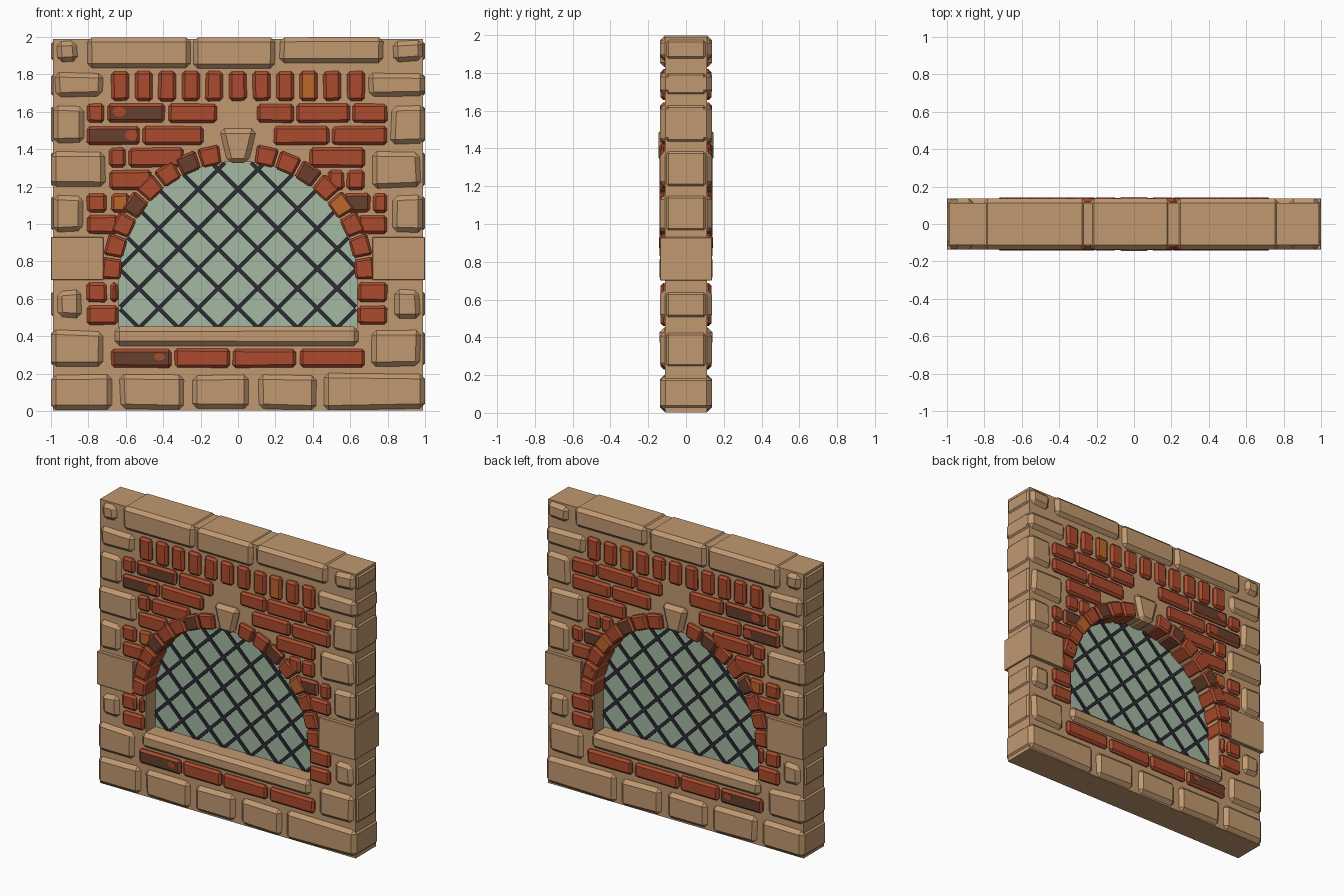
import bpy, bmesh, math, random

random.seed(4)
if "Cube" in bpy.data.objects:
    bpy.data.objects.remove(bpy.data.objects["Cube"], do_unlink=True)


def material(name, rgb):
    m = bpy.data.materials.new(name)
    m.use_nodes = True
    m.diffuse_color = (*rgb, 1)
    bsdf = next(n for n in m.node_tree.nodes if n.type == 'BSDF_PRINCIPLED')
    bsdf.inputs["Base Color"].default_value = (*rgb, 1)
    bsdf.inputs["Roughness"].default_value = 0.9
    return m


TAN = material("tan_stone", (0.53, 0.315, 0.163))
RED = material("red_brick", (0.41, 0.07, 0.027))
DARK = material("dark_brick", (0.135, 0.05, 0.026))
AMBER = material("amber_brick", (0.50, 0.14, 0.023))
GLASS = material("pale_green_glass", (0.366, 0.479, 0.366))
LEAD = material("dark_lead", (0.025, 0.025, 0.035))
BRICKS = [RED, DARK, AMBER]


def prism(bm, outline, half, bevel=0, mat=0):
    """Extrude an x-z outline through the wall thickness, with chamfered edges."""
    front = [bm.verts.new((x, -half, z)) for x, z in outline]
    back = [bm.verts.new((x, half, z)) for x, z in outline]
    faces = [bm.faces.new(front), bm.faces.new(back[::-1])]
    n = len(outline)
    for i in range(n):
        j = (i + 1) % n
        faces.append(bm.faces.new((front[j], front[i], back[i], back[j])))
    for f in faces:
        f.material_index = mat
    if bevel:
        edges = list({e for f in faces for e in f.edges})
        bmesh.ops.bevel(bm, geom=edges, offset=bevel, segments=1,
                        affect='EDGES', clamp_overlap=True)


def rect(x0, x1, z0, z1, wobble=0.0):
    r = lambda: random.uniform(0, wobble)
    return [(x0 + (r() if x0 > -0.99 else 0), z0 + r()),
            (x1 - (r() if x1 < 0.99 else 0), z0 + r()),
            (x1 - (r() if x1 < 0.99 else 0), z1 - r()),
            (x0 + (r() if x0 > -0.99 else 0), z1 - r())]


def finish(name, bm, mats):
    bmesh.ops.recalc_face_normals(bm, faces=bm.faces)
    me = bpy.data.meshes.new(name)
    bm.to_mesh(me)
    bm.free()
    for m in mats:
        me.materials.append(m)
    ob = bpy.data.objects.new(name, me)
    bpy.context.collection.objects.link(ob)
    return ob


# Window opening: straight jambs below a half-round arch
SPRING, RADIUS, BASE = 0.70, 0.635, 0.44
arc = [(RADIUS * math.sin(a), SPRING + RADIUS * math.cos(a))
       for a in (math.pi / 2 * i / 16 for i in range(17))]

# Mortar wall, built as two mirrored halves around the opening
bm = bmesh.new()
half_wall = [(0, 0.002), (0.99, 0.002), (0.99, 1.99), (0, 1.99)] + arc + [(RADIUS, BASE), (0, BASE)]
for s in (1, -1):
    prism(bm, [(s * x, z) for x, z in half_wall], 0.112)
finish("mortar_wall", bm, [TAN])

# Bottom and top stone courses
bm = bmesh.new()
for x0, x1, h in [(-1, -.67, .2), (-.64, -.28, .2), (-.25, .07, .2), (.1, .43, .2), (.45, 1, .21)]:
    prism(bm, rect(x0, x1, 0, h, .012), 0.137, 0.028)
finish("bottom_stones", bm, [TAN])
bm = bmesh.new()
for x0, x1, z0 in [(-.81, -.25, 1.83), (-.24, .2, 1.83), (.22, .78, 1.86)]:
    prism(bm, rect(x0, x1, z0, 2, .006), 0.137, 0.024)
finish("top_stones", bm, [TAN])

# Corner stones: left and right extents for each course
bm = bmesh.new()
COURSES = [(.23, .44, -1, -.71, .71, .985), (.49, .655, -.975, -.83, .83, .98),
           (.95, 1.165, -.99, -.82, .82, .99), (1.185, 1.4, -1, -.7, .71, .985),
           (1.42, 1.645, -.99, -.82, .81, 1), (1.67, 1.815, -.985, -.71, .69, 1),
           (1.86, 1.99, -.98, -.85, .82, .99)]
for z0, z1, a, b, c, d in COURSES:
    for x0, x1 in ((a, b), (c, d)):
        prism(bm, rect(x0, x1, z0, z1, .014), 0.137, 0.028)
    # Raised panels on the wall ends
    for s in (-1, 1):
        xs = sorted((s * 0.9, s * 1.0))
        prism(bm, rect(*xs, z0 + .015, z1 - .015), 0.105, 0.012)
finish("corner_stones", bm, [TAN])

# Plain springer blocks beside the arch
bm = bmesh.new()
for s in (-1, 1):
    prism(bm, rect(*sorted((s * .72, s * 1.0)), .7, .93), 0.137, 0.003)
finish("springer_blocks", bm, [TAN])

# Upright header bricks
bm = bmesh.new()
for i in range(11):
    x = -0.63 + 0.126 * i
    prism(bm, rect(x - .05, x + .05, 1.655, 1.82, .005), 0.136, 0.016, 2 if i == 8 else 0)
finish("header_bricks", bm, BRICKS)

# Flat brick courses: bottom, top, then (start, end, colour)
ROWS = [
    (.23, .335, [(-.68, -.355, 1), (-.34, -.04, 0), (-.03, .31, 0), (.33, .68, 0)]),
    (.46, .565, [(-.81, -.64, 0), (.64, .8, 0)]),
    (.58, .69, [(-.81, -.7, 0), (-.685, -.64, 0), (.64, .8, 0)]),
    (.945, 1.05, [(-.81, -.64, 0), (.64, .8, 0)]),
    (1.06, 1.165, [(-.81, -.7, 0), (-.68, -.58, 2), (.56, .71, 1), (.72, .8, 0)]),
    (1.18, 1.29, [(-.69, -.46, 0), (.48, .57, 0), (.58, .68, 0)]),
    (1.3, 1.41, [(-.69, -.6, 0), (-.585, -.29, 0), (.38, .68, 0)]),
    (1.42, 1.525, [(-.81, -.525, 1), (-.51, -.185, 0), (.19, .49, 0), (.5, .8, 0)]),
    (1.54, 1.645, [(-.81, -.715, 0), (-.7, -.39, 1), (-.375, -.11, 0),
                   (.1, .3, 0), (.31, .6, 0), (.61, .8, 0)])]
bm = bmesh.new()
for z0, z1, row in ROWS:
    for x0, x1, colour in row:
        prism(bm, rect(x0, x1, z0, z1, .004), 0.135, 0.015, colour)
finish("flat_bricks", bm, BRICKS)

# Arch bricks, eight on each side of the keystone
bm = bmesh.new()
COLOURS = {-1: {3: 1, 6: 1}, 1: {3: 2, 5: 1}}
for s in (-1, 1):
    for i in range(8):
        a0, a1 = (math.radians(10.3 * i + d) for d in (0.5, 9.8))
        shape = [(s * r * math.cos(a), SPRING + r * math.sin(a))
                 for r, a in ((.628, a0), (.732, a0), (.732, a1), (.628, a1))]
        prism(bm, shape, 0.141, 0.012, COLOURS[s].get(i, 0))
finish("arch_bricks", bm, BRICKS)

# Worn red patches on dark bricks
bm = bmesh.new()
for x, z, rx, rz, half in [(-.635, 1.6, .036, .028, .137), (-.57, 1.475, .036, .03, .137),
                           (-.42, .29, .03, .02, .137), (.655, .9, .03, .028, .143)]:
    prism(bm, [(x + rx * math.cos(k * math.pi / 4), z + rz * math.sin(k * math.pi / 4))
               for k in range(8)], half)
finish("worn_patches", bm, [RED])

# Keystone with a tapered raised face
bm = bmesh.new()
prism(bm, [(-.055, 1.325), (.055, 1.325), (.1, 1.51), (-.1, 1.51)], 0.145, 0.026)
finish("keystone", bm, [TAN])

# Window sill
bm = bmesh.new()
prism(bm, rect(-.66, .65, .345, .455, .006), 0.14, 0.025)
finish("window_sill", bm, [TAN])

# Glass pane
bm = bmesh.new()
pane = arc + [(RADIUS, BASE), (-RADIUS, BASE)] + [(-x, z) for x, z in arc[:0:-1]]
prism(bm, pane, 0.008)
finish("glass_pane", bm, [GLASS])


# Diagonal lead lattice, each bar trimmed to the opening
def inside(x, z):
    return z > BASE and abs(x) < RADIUS and (z < SPRING or math.hypot(x, z - SPRING) < RADIUS)


bm = bmesh.new()
W = 0.0075
for s in (-1, 1):
    for k in range(-10, 11):
        line = [(x, 0.55 + k * 0.212 + s * x) for x in (i / 200 for i in range(-130, 131))]
        line = [p for p in line if inside(*p)]
        if len(line) > 3:
            (x0, z0), (x1, z1) = line[0], line[-1]
            prism(bm, [(x0 + s * W, z0 - W), (x1 + s * W, z1 - W),
                       (x1 - s * W, z1 + W), (x0 - s * W, z0 + W)], 0.017)
finish("lead_lattice", bm, [LEAD])
